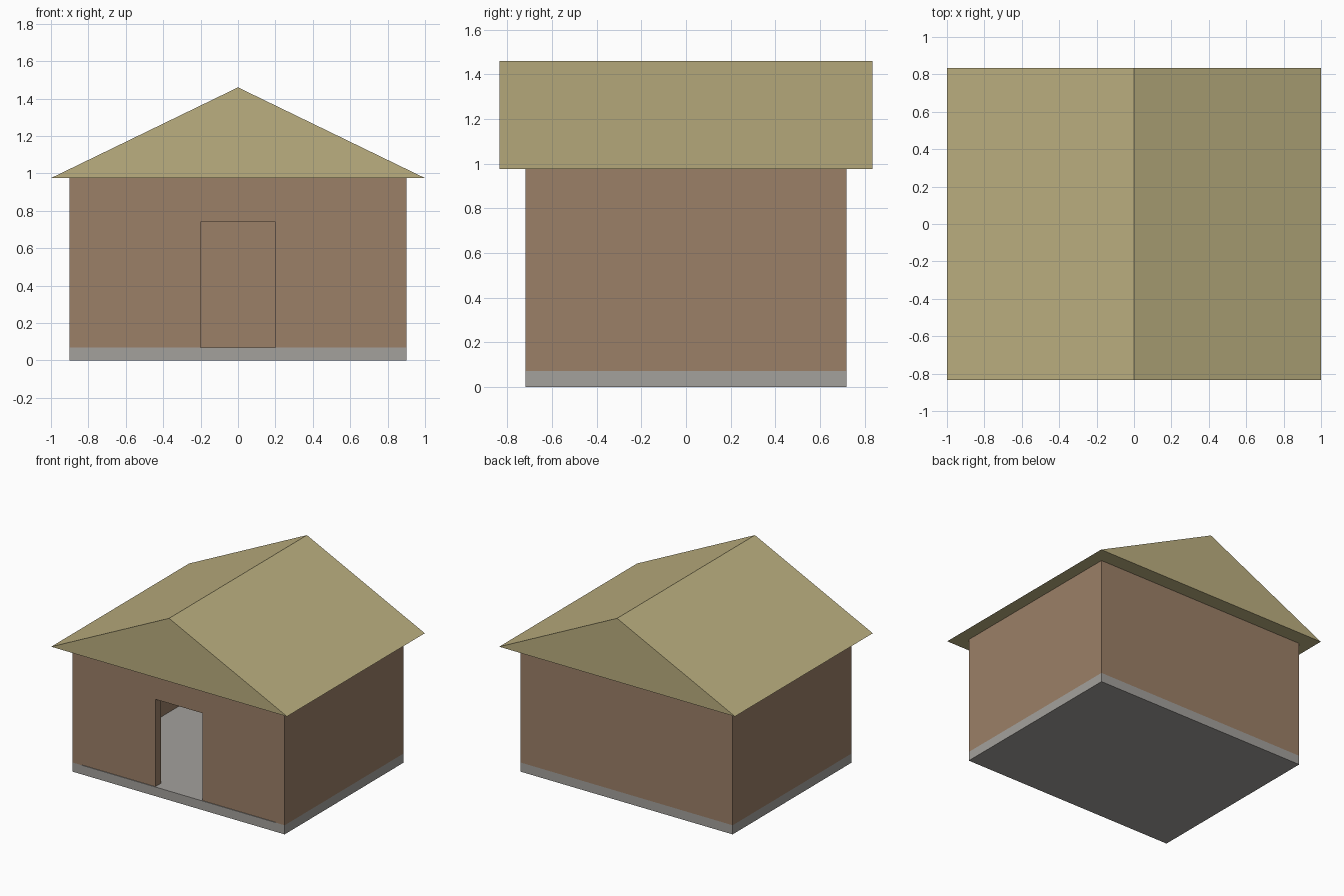
import bpy
import bmesh

cube = bpy.data.objects.get("Cube")
if cube:
    bpy.data.objects.remove(cube, do_unlink=True)

# Main dimensions
HALF_X, HALF_Y = 0.9, 0.72
FLOOR, EAVE, RIDGE = 0.07, 0.975, 1.46
WALL = 0.075
RECESS = 0.005  # front wall sits slightly behind the side wall ends
DOOR_X, DOOR_TOP = 0.2, 0.74


def material(name, color):
    mat = bpy.data.materials.new(name)
    mat.use_nodes = True
    mat.diffuse_color = color
    mat.node_tree.nodes["Principled BSDF"].inputs["Base Color"].default_value = color
    return mat


def extrude_profile(name, profile, y0, y1, mat):
    """Extrude an x-z outline from y0 to y1."""
    bm = bmesh.new()
    face = bm.faces.new([bm.verts.new((x, y0, z)) for x, z in profile])
    result = bmesh.ops.extrude_face_region(bm, geom=[face])
    verts = [v for v in result["geom"] if isinstance(v, bmesh.types.BMVert)]
    bmesh.ops.translate(bm, verts=verts, vec=(0, y1 - y0, 0))
    bmesh.ops.recalc_face_normals(bm, faces=bm.faces)
    mesh = bpy.data.meshes.new(name)
    bm.to_mesh(mesh)
    bm.free()
    mesh.materials.append(mat)
    obj = bpy.data.objects.new(name, mesh)
    bpy.context.collection.objects.link(obj)
    return obj


def rectangle(x0, x1, z0, z1):
    return [(x0, z0), (x1, z0), (x1, z1), (x0, z1)]


clay = material("clay brown", (0.33, 0.215, 0.137, 1))
straw = material("straw", (0.50, 0.43, 0.215, 1))
stone = material("stone grey", (0.37, 0.355, 0.335, 1))

# Floor slab
extrude_profile("floor_slab", rectangle(-HALF_X, HALF_X, 0, FLOOR), -HALF_Y, HALF_Y, stone)

# Side walls run the full depth
for side, sign in (("left", 1), ("right", -1)):
    x0, x1 = sorted((sign * HALF_X, sign * (HALF_X - WALL)))
    extrude_profile(side + "_wall", rectangle(x0, x1, FLOOR, EAVE), -HALF_Y, HALF_Y, clay)

# Back wall fits between the side walls
inner = HALF_X - WALL
extrude_profile("back_wall", rectangle(-inner, inner, FLOOR, EAVE),
                HALF_Y - WALL, HALF_Y, clay)

# Front wall with an open doorway
half = [(DOOR_X, DOOR_TOP), (DOOR_X, FLOOR), (inner, FLOOR), (inner, EAVE)]
outline = half + [(-x, z) for x, z in reversed(half)]
extrude_profile("front_wall", outline, -HALF_Y + RECESS, -HALF_Y + WALL, clay)

# Solid gable roof with overhanging eaves
extrude_profile("gable_roof", [(-1, EAVE), (1, EAVE), (0, RIDGE)], -0.835, 0.835, straw)
